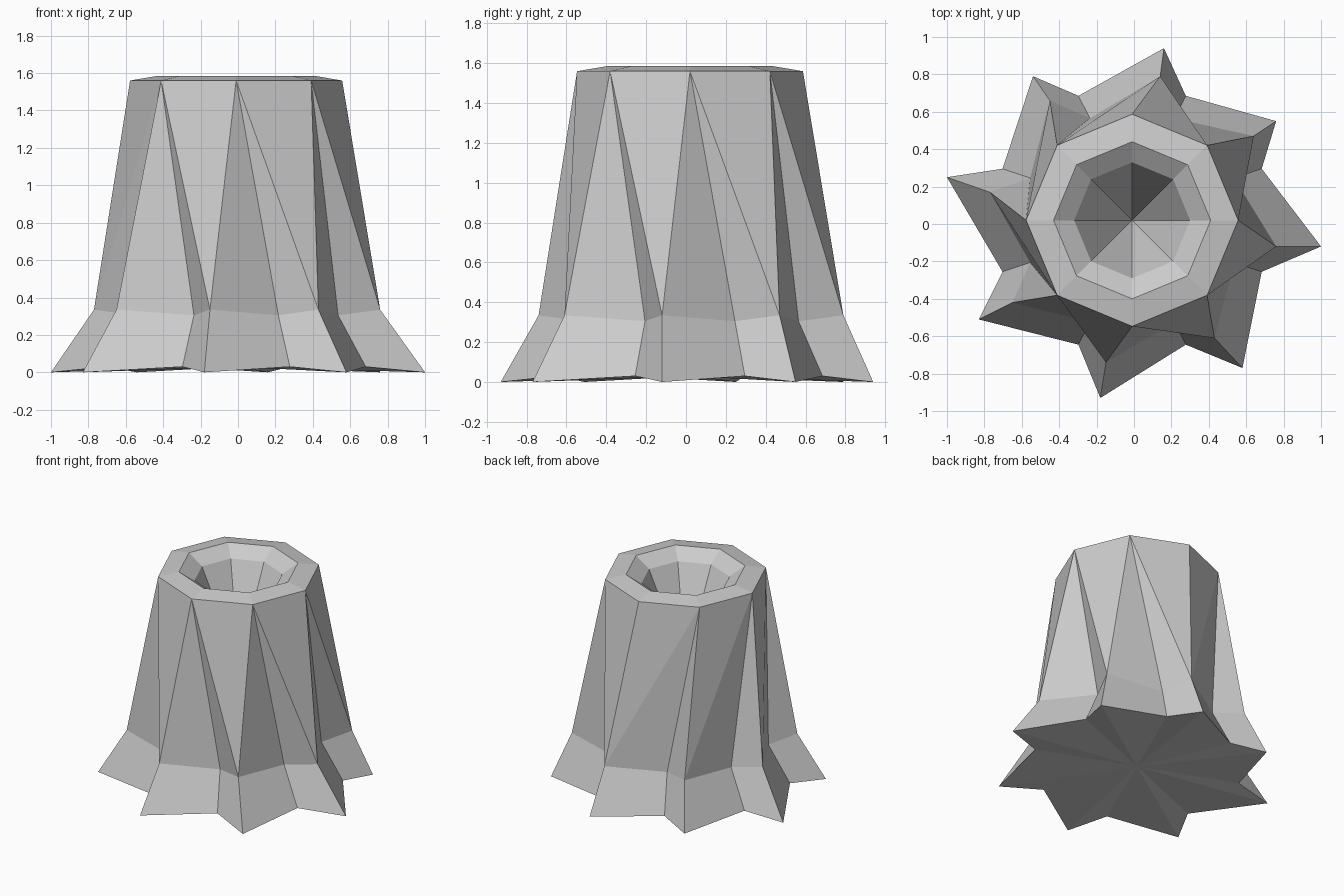
import bpy, bmesh
from math import cos, sin, radians

if "Cube" in bpy.data.objects:
    bpy.data.objects.remove(bpy.data.objects["Cube"])

CX, CY = -0.01, 0.02
bm = bmesh.new()

# Hem tips at the floor and the matching fold tips above, counter-clockwise from +x
HEM = [(1, -.12), (.76, .55), (.16, .94), (-.54, .79),
       (-1, .25), (-.83, -.51), (-.18, -.93), (.58, -.77)]
FOLD = [(.76, -.12), (.64, .47), (.14, .79), (-.45, .66),
        (-.77, .17), (-.65, -.42), (-.15, -.74), (.43, -.61)]


def points(coords, z):
    return [bm.verts.new((x, y, z)) for x, y in coords]


def octagon(rx, ry, z, turn=0):
    angles = [radians(45 * k + turn) for k in range(8)]
    return points([(CX + rx * cos(a), CY + ry * sin(a)) for a in angles], z)


def interleave(a, b):
    return [v for pair in zip(a, b) for v in pair]


def bridge(a, b):
    n = len(a)
    for i in range(n):
        j = (i + 1) % n
        bm.faces.new((a[i], a[j], b[j], b[i]))


def fan(ring, z):
    c = bm.verts.new((CX, CY, z))
    for i in range(len(ring)):
        bm.faces.new((ring[i], ring[(i + 1) % len(ring)], c))


# Flared star-shaped hem and its underside
tips = points(FOLD, .335)
valleys = octagon(.59, .59, .305, 22.5)
hem = interleave(points(HEM, 0), octagon(.75, .72, .03, 22.5))
bridge(hem, interleave(tips, valleys))
fan(hem, .03)

# Pleated walls; three back-left pleats fold the other way
top = octagon(.567, .567, 1.56)
for i in range(8):
    j = (i + 1) % 8
    a = top[j] if i in (2, 3, 4) else top[i]
    bm.faces.new((tips[i], valleys[i], a))
    bm.faces.new((valleys[i], tips[j], a))
    bm.faces.new((top[i], tips[i], top[j]) if a is top[j] else (tips[j], top[j], top[i]))

# Rim, bevelled lip and conical hollow
rim = octagon(.42, .42, 1.585)
lip = octagon(.31, .31, 1.51)
bridge(top, rim)
bridge(rim, lip)
fan(lip, .85)

bmesh.ops.recalc_face_normals(bm, faces=bm.faces)
mesh = bpy.data.meshes.new("pleated_cup")
bm.to_mesh(mesh)
bm.free()
bpy.context.collection.objects.link(bpy.data.objects.new("pleated_cup", mesh))
